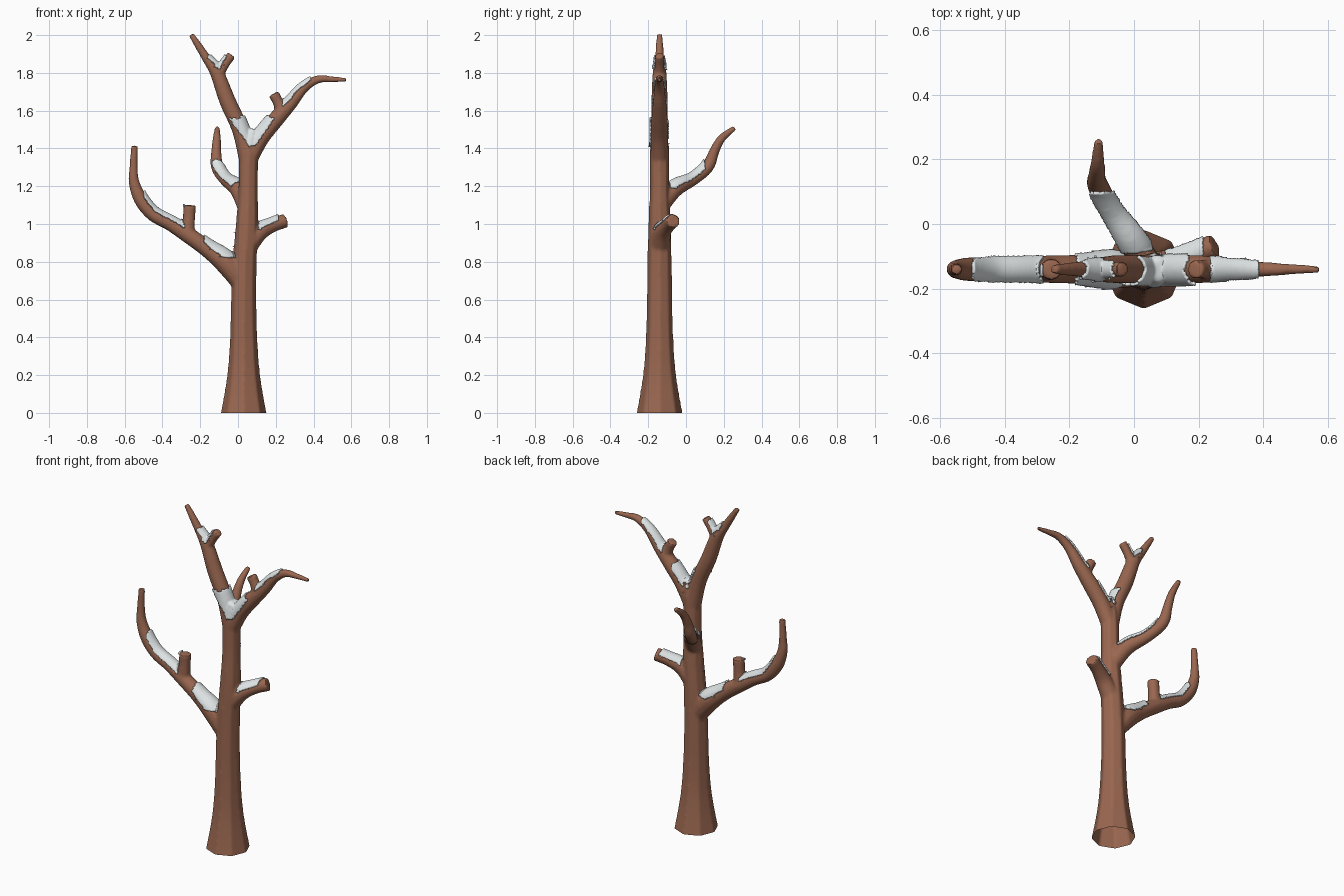
import bpy, bmesh, math
from mathutils import Vector

if "Cube" in bpy.data.objects:
    bpy.data.objects.remove(bpy.data.objects["Cube"])

Y = -0.14  # plane of the trunk


def material(name, rgb):
    m = bpy.data.materials.new(name)
    m.diffuse_color = (*rgb, 1)
    m.use_nodes = True
    m.node_tree.nodes["Principled BSDF"].inputs["Base Color"].default_value = m.diffuse_color
    return m


bark = material("brown_bark", (0.32, 0.135, 0.08))
snow_white = material("snow_white", (0.74, 0.78, 0.79))


def smooth_path(pts, n=4):
    """Catmull-Rom through (x, y, z, radius) points."""
    P = [Vector(p) for p in pts]
    P = [2 * P[0] - P[1]] + P + [2 * P[-1] - P[-2]]
    out = []
    for i in range(1, len(P) - 2):
        a, b, c, d = P[i - 1:i + 3]
        for k in range(n):
            t = k / n
            out.append(0.5 * (2 * b + (c - a) * t + (2 * a - 5 * b + 4 * c - d) * t * t
                              + (3 * b - a - 3 * c + d) * t ** 3))
    return out + [P[-2]]


def tube(bm, pts, sides=12):
    path = smooth_path(pts)
    rings = []
    for i, p in enumerate(path):
        t = (path[min(i + 1, len(path) - 1)].to_3d() - path[max(i - 1, 0)].to_3d()).normalized()
        v = Vector((0, 1, 0)) - t * t.y
        v.normalize()
        u = v.cross(t)
        rings.append([bm.verts.new(p.to_3d() + p.w * (u * math.cos(a) + v * math.sin(a)))
                      for a in (2 * math.pi * k / sides for k in range(sides))])
    for r, s in zip(rings, rings[1:]):
        for k in range(sides):
            j = (k + 1) % sides
            bm.faces.new((r[k], r[j], s[j], s[k]))
    bm.faces.new(rings[0])
    bm.faces.new(rings[-1])


def flat(*pts):
    return [(x, Y, z, r) for x, z, r in pts]


bm = bmesh.new()
# trunk with flared foot
tube(bm, flat((.03, -.06, .137), (.03, 0, .122), (.03, .2, .088), (.03, .4, .073), (.03, .6, .068),
              (.035, .8, .065), (.048, 1.0, .06), (.053, 1.18, .052), (.055, 1.32, .052),
              (.062, 1.42, .05), (.078, 1.495, .034)), 8)
limbs = [
    # upper left fork and its stub
    flat((.055, 1.33, .048), (.012, 1.5, .045), (-.055, 1.65, .044), (-.112, 1.8, .037),
         (-.165, 1.875, .025), (-.21, 1.945, .02), (-.248, 2.003, .015)),
    flat((-.105, 1.79, .03), (-.07, 1.845, .025), (-.034, 1.895, .025)),
    # upper right fork and its stub
    flat((.055, 1.34, .048), (.12, 1.455, .046), (.2, 1.553, .044), (.28, 1.64, .036),
         (.345, 1.718, .028), (.42, 1.765, .022), (.5, 1.766, .016), (.575, 1.763, .011)),
    flat((.235, 1.59, .036), (.212, 1.645, .029), (.188, 1.69, .03)),
    # long left limb and its stub
    flat((.03, .67, .05), (-.06, .79, .06), (-.16, .868, .047), (-.27, .945, .043), (-.36, 1.003, .039),
         (-.45, 1.052, .038), (-.515, 1.13, .037), (-.55, 1.22, .029), (-.553, 1.3, .022),
         (-.548, 1.415, .018)),
    flat((-.265, .96, .036), (-.26, 1.03, .033), (-.255, 1.1, .034)),
    # cut right stub
    [(.04, Y, .87, .055), (.11, -.125, .953, .047), (.18, -.095, .992, .038), (.25, -.067, 1.018, .038)],
    # back limb
    [(.045, Y, 1.09, .048), (.0, -.06, 1.185, .045), (-.065, .035, 1.235, .034), (-.11, .115, 1.303, .034),
     (-.115, .15, 1.385, .027), (-.112, .19, 1.455, .022), (-.11, .258, 1.509, .014)],
]
for l in limbs:
    tube(bm, l)
bmesh.ops.recalc_face_normals(bm, faces=bm.faces)
me = bpy.data.meshes.new("tree_body")
bm.to_mesh(me)
bm.free()
tree = bpy.data.objects.new("tree", me)
bpy.context.collection.objects.link(tree)

# fuse and soften the joints
rm = tree.modifiers.new("fuse", 'REMESH')
rm.mode = 'VOXEL'
rm.voxel_size = 0.0075
sm = tree.modifiers.new("soften", 'SMOOTH')
sm.factor, sm.iterations = 0.5, 6
dg = bpy.context.evaluated_depsgraph_get()
fused = bpy.data.meshes.new_from_object(tree.evaluated_get(dg))
tree.modifiers.clear()

# cut open at the ground
bm = bmesh.new()
bm.from_mesh(fused)
bmesh.ops.bisect_plane(bm, geom=bm.verts[:] + bm.edges[:] + bm.faces[:], plane_co=(0, 0, 0),
                       plane_no=(0, 0, 1), clear_inner=True)
bm.to_mesh(fused)
fused.materials.clear()
fused.materials.append(bark)
tree.data = fused

# snow regions: x0, x1, y0, y1, z0, z1, smallest upward normal
regions = [
    (-.18, .02, -.3, 0, .82, .97, .25),       # left limb crotch
    (-.50, -.28, -.3, 0, .98, 1.18, .35),     # left limb bend
    (.10, .215, -.3, 0, .96, 1.1, .4),        # right stub
    (-.14, .05, -.085, .1, 1.18, 1.36, .3),   # back limb
    (.0, .17, -.3, 0, 1.42, 1.57, .25),       # main fork
    (.235, .385, -.3, 0, 1.61, 1.8, .3),      # right fork
    (-.165, -.06, -.3, 0, 1.8, 1.89, .3),     # left fork
]


def snowy(f):
    c, n = f.calc_center_median(), f.normal
    if c.y < Y and 1.41 < c.z < 1.56 and abs(c.x - .075) < .015 + .7 * (c.z - 1.41):
        return True                           # drift on the front of the main fork
    return any(a < c.x < b and d < c.y < e and g < c.z < h and n.z > t
               for a, b, d, e, g, h, t in regions)


bm.normal_update()
bmesh.ops.delete(bm, geom=[f for f in bm.faces if not snowy(f)], context='FACES')
me = bpy.data.meshes.new("snow")
bm.to_mesh(me)
bm.free()
me.materials.clear()
me.materials.append(snow_white)
snow = bpy.data.objects.new("snow", me)
bpy.context.collection.objects.link(snow)
so = snow.modifiers.new("thickness", 'SOLIDIFY')
so.thickness, so.offset = 0.009, 1

for o in (tree, snow):
    bpy.ops.object.select_all(action='DESELECT')
    o.select_set(True)
    bpy.context.view_layer.objects.active = o
    bpy.ops.object.shade_smooth_by_angle(angle=math.radians(35))
